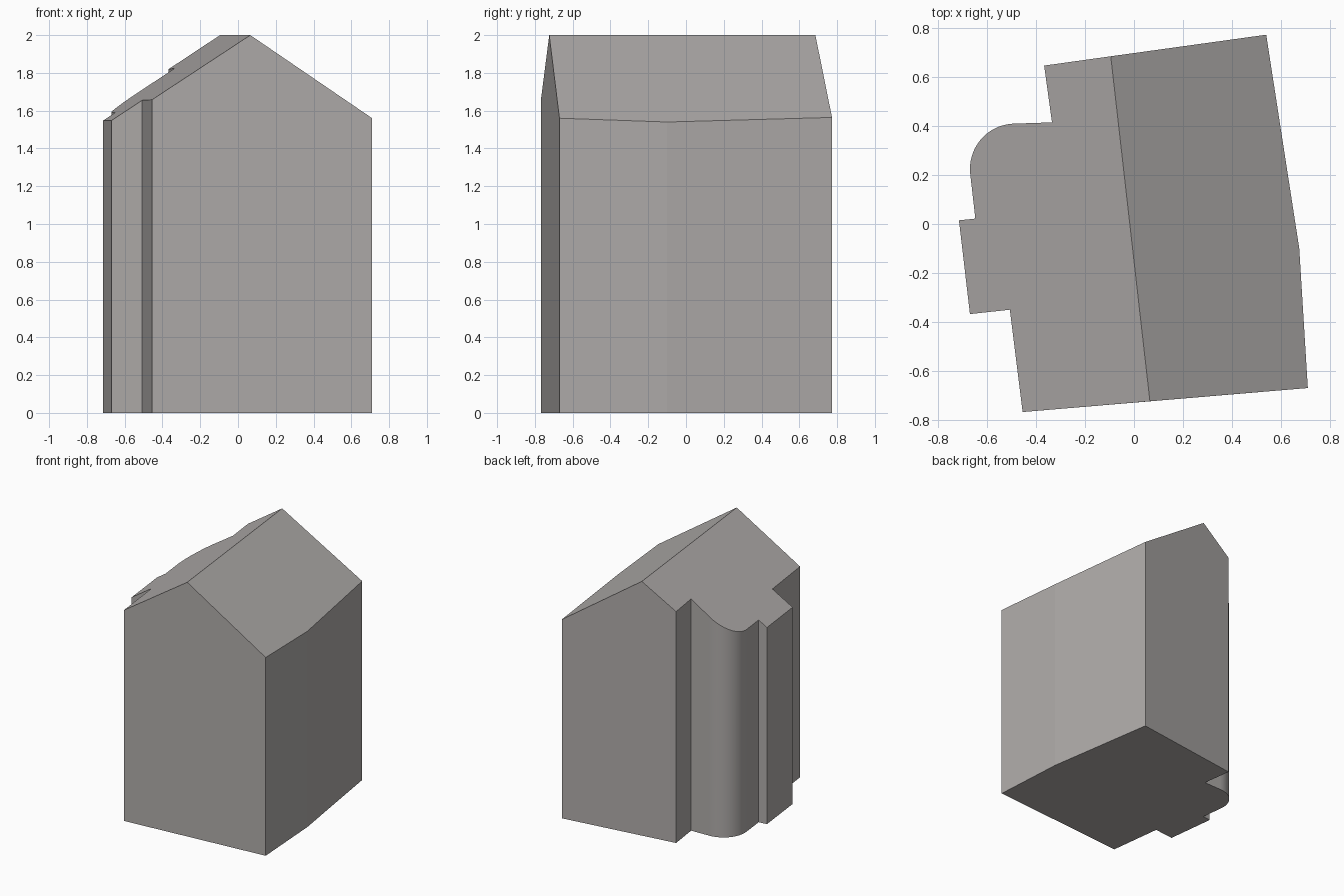
import bpy, bmesh, math
from mathutils import Vector

if "Cube" in bpy.data.objects:
    bpy.data.objects.remove(bpy.data.objects["Cube"])

RIDGE_Z = 2.0
ridge_front = Vector((0.065, -0.724))
ridge_back = Vector((-0.095, 0.685))
along = (ridge_back - ridge_front).normalized()
across = Vector((along.y, -along.x))          # points to the right-hand slope


def roof_height(p):
    """Height of the pitched roof above a plan point."""
    d = (p - ridge_front).dot(across)
    return RIDGE_Z - (0.68 * d if d > 0 else -0.655 * d)


# Right side of the plan, front to back (slightly bent wall)
right = [(0.71, -0.67), (0.675, -0.10), (0.54, 0.773)]

# Left side of the plan, back to front, with rounded bay and square projection
ARC = 24
arc = []
for i in range(ARC + 1):
    a = math.radians(92 + 95 * i / ARC)
    arc.append((-0.485 + 0.185 * math.cos(a), 0.225 + 0.185 * math.sin(a)))
left = [(-0.367, 0.647), (-0.335, 0.415)] + arc + [
    (-0.648, 0.022), (-0.715, 0.015), (-0.67, -0.368),
    (-0.507, -0.35), (-0.455, -0.768)]

plan = [ridge_front] + [Vector(p) for p in right] + [ridge_back] + [Vector(p) for p in left]
n = len(plan)
k = len(right) + 1                            # index of the back ridge point
arc_start = k + 3

# Walls, floor and two roof slopes as one closed shell
bm = bmesh.new()
low = [bm.verts.new((p.x, p.y, 0)) for p in plan]
top = [bm.verts.new((p.x, p.y, roof_height(p))) for p in plan]
bm.faces.new(low[::-1])
bm.faces.new(top[:k + 1])
bm.faces.new(top[k:] + top[:1])
for i in range(n):
    j = (i + 1) % n
    wall = bm.faces.new((low[i], low[j], top[j], top[i]))
    wall.smooth = arc_start <= i < arc_start + ARC

# Join the two halves of each gable into a single flat face
gable_edges = [bm.edges.get((low[i], top[i])) for i in (0, k)]
bmesh.ops.dissolve_edges(bm, edges=gable_edges, use_verts=False)
bmesh.ops.recalc_face_normals(bm, faces=bm.faces)

mesh = bpy.data.meshes.new("house_block")
bm.to_mesh(mesh)
bm.free()

stone = bpy.data.materials.new("warm_grey")
stone.diffuse_color = (0.43, 0.41, 0.40, 1)
stone.use_nodes = True
stone.node_tree.nodes["Principled BSDF"].inputs["Base Color"].default_value = stone.diffuse_color
mesh.materials.append(stone)
house = bpy.data.objects.new("house_block", mesh)
bpy.context.collection.objects.link(house)
